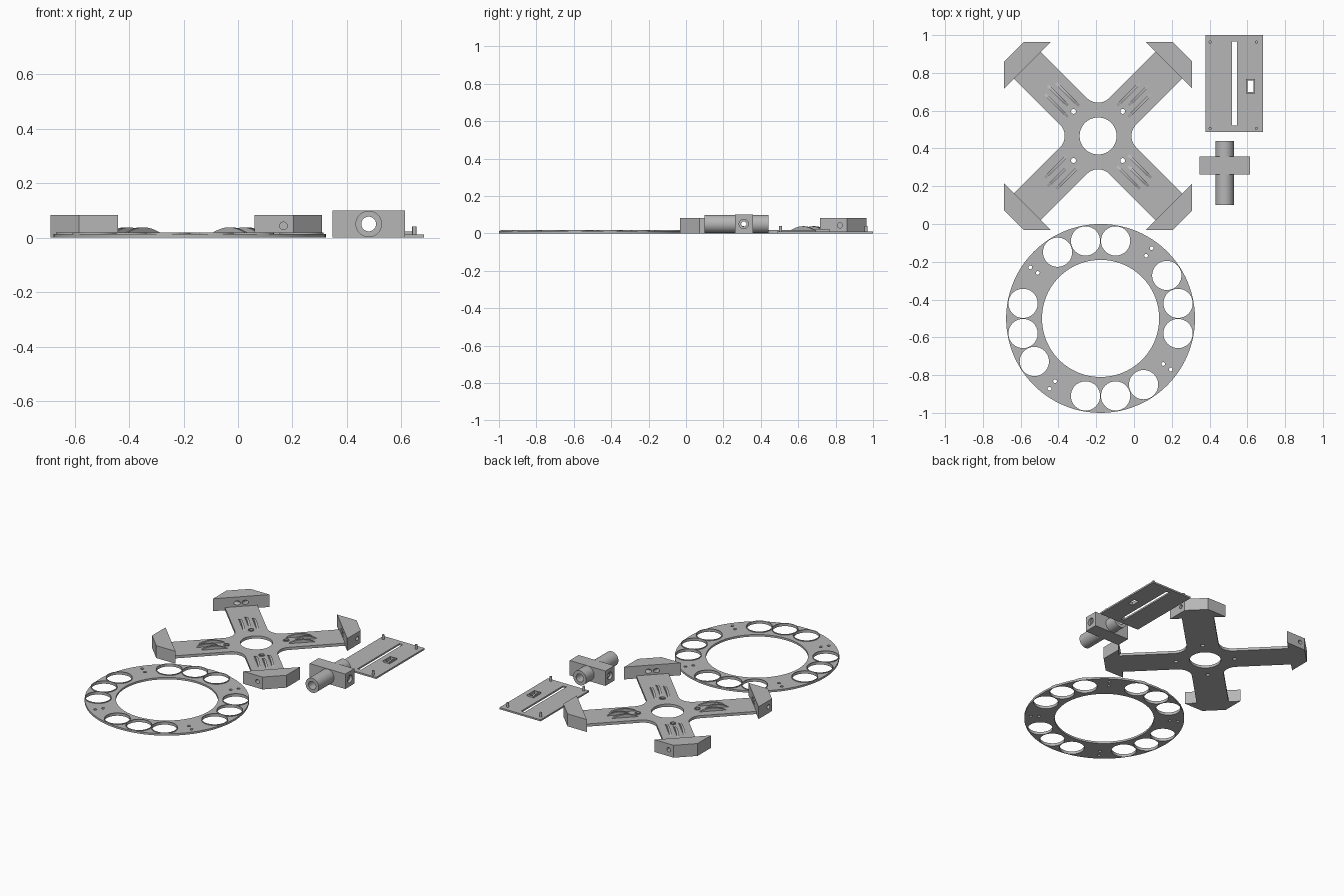
import bpy, bmesh, math
from mathutils import Matrix, Vector

if "Cube" in bpy.data.objects:
    bpy.data.objects.remove(bpy.data.objects["Cube"])

grey = bpy.data.materials.new("light_grey")
grey.diffuse_color = (0.47, 0.47, 0.47, 1)
grey.use_nodes = True
grey.node_tree.nodes["Principled BSDF"].inputs["Base Color"].default_value = grey.diffuse_color


def finish(name, bm, smooth=True):
    bmesh.ops.recalc_face_normals(bm, faces=bm.faces)
    me = bpy.data.meshes.new(name)
    bm.to_mesh(me)
    bm.free()
    me.materials.append(grey)
    ob = bpy.data.objects.new(name, me)
    bpy.context.collection.objects.link(ob)
    return ob


def prism(name, pts, z0, z1):
    """Extrude a flat outline from z0 to z1."""
    bm = bmesh.new()
    f = bm.faces.new([bm.verts.new((x, y, z0)) for x, y in pts])
    r = bmesh.ops.extrude_face_region(bm, geom=[f])
    for v in r["geom"]:
        if isinstance(v, bmesh.types.BMVert):
            v.co.z = z1
    return finish(name, bm)


def box(name, x0, x1, y0, y1, z0, z1):
    return prism(name, [(x0, y0), (x1, y0), (x1, y1), (x0, y1)], z0, z1)


def rod(name, a, b, r, n=40):
    """Solid cylinder from point a to point b."""
    a, b = Vector(a), Vector(b)
    d = b - a
    bm = bmesh.new()
    m = Matrix.Translation((a + b) / 2) @ d.to_track_quat('Z', 'Y').to_matrix().to_4x4()
    bmesh.ops.create_cone(bm, cap_ends=True, segments=n, radius1=r, radius2=r,
                          depth=d.length, matrix=m)
    return finish(name, bm)


def hole(x, y, r, n=40):
    return rod("cutter", (x, y, -0.1), (x, y, 0.2), r, n)


def boolean(ob, others, op='DIFFERENCE'):
    bpy.context.view_layer.objects.active = ob
    for c in others:
        m = ob.modifiers.new("bool", 'BOOLEAN')
        m.operation, m.solver, m.object = op, 'EXACT', c
        bpy.ops.object.modifier_apply(modifier=m.name)
        bpy.data.objects.remove(c)
    return ob


def polar(cx, cy, r, deg):
    t = math.radians(deg)
    return cx + r * math.cos(t), cy + r * math.sin(t)


# Flat ring with twelve cup holes and four pairs of screw holes
RX, RY = -0.177, -0.5
ring = rod("ring_plate", (RX, RY, 0), (RX, RY, 0.013), 0.5, 96)
cuts = [hole(RX, RY, 0.31, 96)]
cups = [polar(RX, RY, 0.418, q * 90 + a) for q in range(4) for a in (-11, 11, 33)]
cuts += [hole(x, y, 0.0775) for x, y in cups]
cuts += [hole(*polar(RX, RY, r, q * 90 + 54), 0.01, 16)
         for q in range(4) for r in (0.41, 0.46)]
boolean(ring, cuts)

# Raised rims around the cup holes
for x, y in cups:
    boolean(rod("cup_rim", (x, y, 0.001), (x, y, 0.019), 0.081), [hole(x, y, 0.0775)])

# Cross frame: four diagonal arms with rounded inner corners
FX, FY = -0.19, 0.466
HALF, FIL, REACH = 0.1, 0.085, 0.55
outline = []
for q in range(4):
    rot = Matrix.Rotation(math.radians(q * 90 + 45), 2)
    pts = [(REACH, -HALF), (REACH, HALF)]
    c = HALF + FIL
    for i in range(11):
        t = math.radians(270 - 9 * i)
        pts.append((c + FIL * math.cos(t), c + FIL * math.sin(t)))
    for p in pts:
        v = rot @ Vector(p)
        outline.append((FX + v.x, FY + v.y))
frame = prism("cross_frame", outline, 0, 0.018)
bolts = [polar(FX, FY, 0.184, 45 + 90 * q) for q in range(4)]
boolean(frame, [hole(FX, FY, 0.098, 64)] + [hole(x, y, 0.013, 20) for x, y in bolts])

# Collars around the frame bolt holes
for x, y in bolts:
    boolean(rod("bolt_collar", (x, y, 0.002), (x, y, 0.022), 0.019, 24),
            [hole(x, y, 0.013, 20)])

for q in range(4):
    spin = Matrix.Translation((FX, FY, 0)) @ Matrix.Rotation(math.radians(90 * q), 4, 'Z')
    # End block with two angled bores that meet its inner face
    block = prism("end_block", [(0.251, 0.498), (0.498, 0.251), (0.498, 0.394),
                                (0.394, 0.498)], 0, 0.083)
    boolean(block, [rod("cutter", (0.3, 0.357, 0.043), (0.6, 0.357, 0.043), 0.014, 24),
                    rod("cutter", (0.357, 0.3, 0.043), (0.357, 0.45, 0.043), 0.014, 24)])
    block.data.transform(spin)
    # Low arched stiffening ribs along each arm
    for k, (start, end) in enumerate([(0.17, 0.37), (0.215, 0.39), (0.17, 0.37)]):
        n = 14
        arc = [(start + (end - start) * i / n, 0.012 + 0.026 * math.sin(math.pi * i / n))
               for i in range(n + 1)]
        off = (k - 1) * 0.042
        rib = prism("arm_rib", arc, off - 0.007, off + 0.007)
        tilt = Matrix.Rotation(math.radians(45), 4, 'Z') @ Matrix.Rotation(math.pi / 2, 4, 'X')
        rib.data.transform(spin @ tilt)

# Cover plate with long slot, framed window and corner pegs
plate = box("cover_plate", 0.378, 0.684, 0.487, 1.0, 0, 0.011)
boolean(plate, [box("cutter", 0.52, 0.546, 0.522, 0.966, -0.1, 0.1),
                box("cutter", 0.6, 0.632, 0.7, 0.76, -0.1, 0.1)])
boolean(box("window_frame", 0.592, 0.64, 0.692, 0.768, 0.002, 0.022),
        [box("cutter", 0.6, 0.632, 0.7, 0.76, -0.1, 0.1)])
for x in (0.403, 0.648):
    for y in (0.506, 0.963):
        rod("corner_peg", (x, y, 0.004), (x, y, 0.04), 0.008, 16)

# Axle holder: block with a through tube and a stepped cross bore
HX, HY, HZ = 0.48, 0.309, 0.05
holder = box("axle_holder", 0.348, 0.613, 0.262, 0.357, 0, 0.1)
boolean(holder, [rod("tube", (HX, 0.1, HZ), (HX, 0.44, HZ), 0.0485, 48)], 'UNION')
bores = [rod("cutter", (HX, 0, HZ), (HX, 0.6, HZ), 0.027, 40),
         rod("cutter", (0.2, HY, HZ), (0.8, HY, HZ), 0.014, 24)]
bores += [rod("cutter", (HX + s * 0.115, HY, HZ), (HX + s * 0.2, HY, HZ), 0.025, 32)
          for s in (-1, 1)]
boolean(holder, bores)

# Smooth the round walls, keep edges crisp
bpy.ops.object.select_all(action='DESELECT')
for ob in bpy.context.scene.objects:
    ob.select_set(True)
    bpy.context.view_layer.objects.active = ob
bpy.ops.object.shade_smooth_by_angle(angle=math.radians(25))
